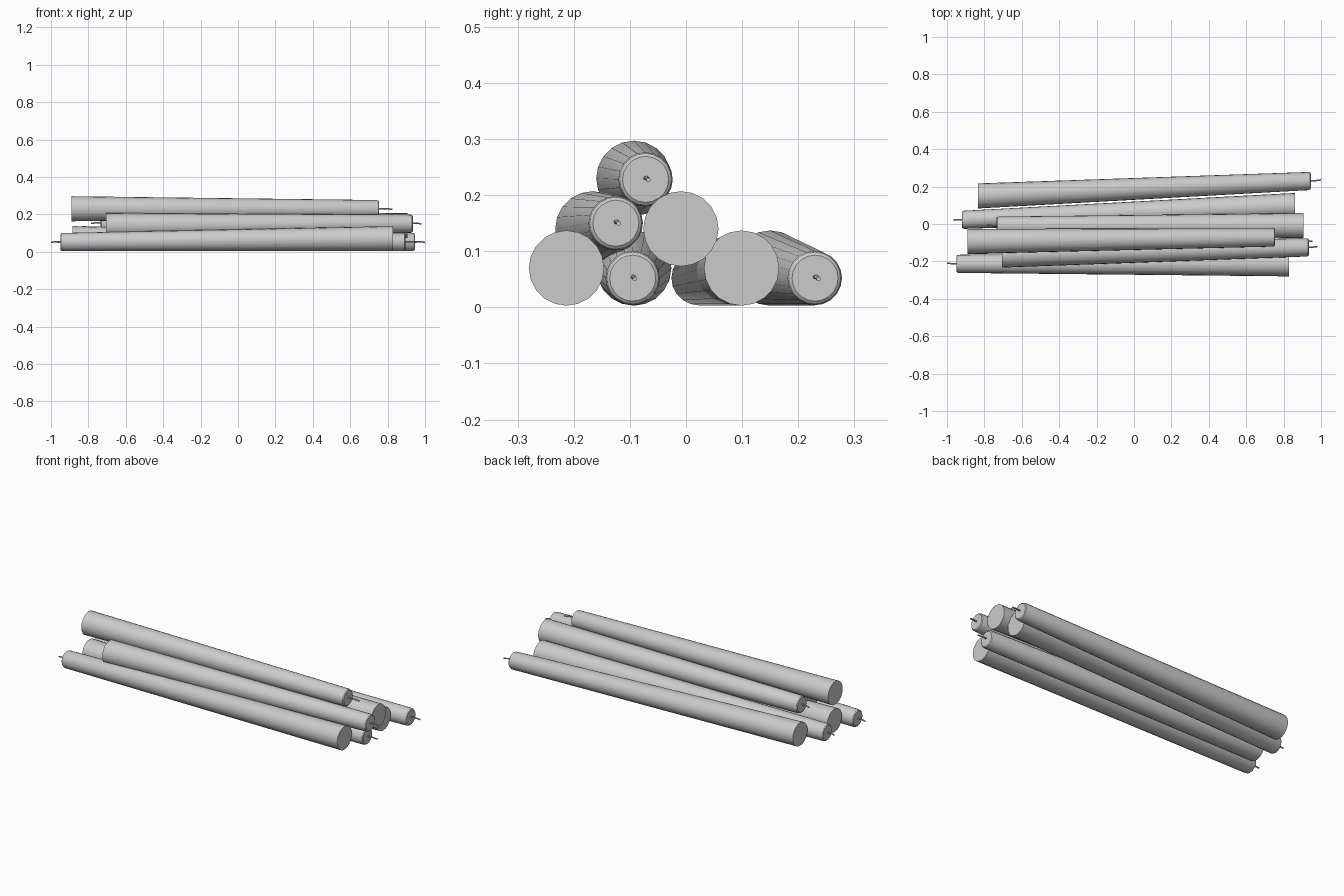
import bpy
import bmesh
from math import cos, sin, tau, radians
from mathutils import Vector

cube = bpy.data.objects.get("Cube")
if cube:
    bpy.data.objects.remove(cube, do_unlink=True)

grey = bpy.data.materials.new("plain grey")
grey.use_nodes = True
colour = (0.6, 0.6, 0.6, 1)
grey.diffuse_color = colour
grey.node_tree.nodes["Principled BSDF"].inputs["Base Color"].default_value = colour

SIDES = 20
BUTT, TIP = 0.067, 0.048


def tube(bm, rings, sides):
    """Skin capped rings, given as (centre, radius), around the x axis."""
    loops = []
    for c, r in rings:
        loops.append([bm.verts.new((c.x, c.y + r * cos(tau * i / sides),
                                    c.z + r * sin(tau * i / sides)))
                      for i in range(sides)])
    for a, b in zip(loops, loops[1:]):
        for i in range(sides):
            j = (i + 1) % sides
            bm.faces.new((a[i], a[j], b[j], b[i]))
    bm.faces.new(loops[0])
    bm.faces.new(loops[-1])


def pole(name, butt, tip, fuse):
    """Tapered pole with a flat butt, a rounded tip rim and a thin bent wick."""
    butt, tip = Vector(butt), Vector(tip)
    way = (tip - butt).normalized()
    bm = bmesh.new()
    # Body
    rings = [(butt, BUTT), (tip - way * 0.012, TIP + 0.0005),
             (tip - way * 0.004, TIP - 0.002), (tip, TIP - 0.007)]
    tube(bm, rings, SIDES)
    # Wick
    bends = [(-0.1, 0, 0.002), (0.5, 0.001, 0.003), (1, 0.004, -0.001)]
    tube(bm, [(tip + way * fuse * t + Vector((0, y, z)), 0.004)
              for t, y, z in bends], 8)
    bmesh.ops.recalc_face_normals(bm, faces=bm.faces)
    mesh = bpy.data.meshes.new(name)
    bm.to_mesh(mesh)
    bm.free()
    mesh.materials.append(grey)
    ob = bpy.data.objects.new(name, mesh)
    bpy.context.collection.objects.link(ob)
    bpy.ops.object.select_all(action="DESELECT")
    ob.select_set(True)
    bpy.context.view_layer.objects.active = ob
    bpy.ops.object.shade_smooth_by_angle(angle=radians(30))


# Bottom row, front to back
pole("bottom_pole_front", (0.83, -0.213, 0.07), (-0.95, -0.213, 0.052), 0.05)
pole("bottom_pole_inner", (-0.885, -0.093, 0.07), (0.895, -0.095, 0.052), 0.06)
pole("bottom_pole_middle", (0.86, 0.099, 0.07), (-0.92, 0.022, 0.052), 0.045)
pole("bottom_pole_back", (-0.835, 0.15, 0.07), (0.945, 0.23, 0.052), 0.055)
# Second row
pole("middle_pole_front", (-0.705, -0.166, 0.14), (0.935, -0.125, 0.15), 0.045)
pole("middle_pole_back", (0.905, -0.009, 0.14), (-0.735, -0.009, 0.152), 0.05)
# Top
pole("top_pole", (-0.89, -0.093, 0.23), (0.755, -0.072, 0.228), 0.07)
